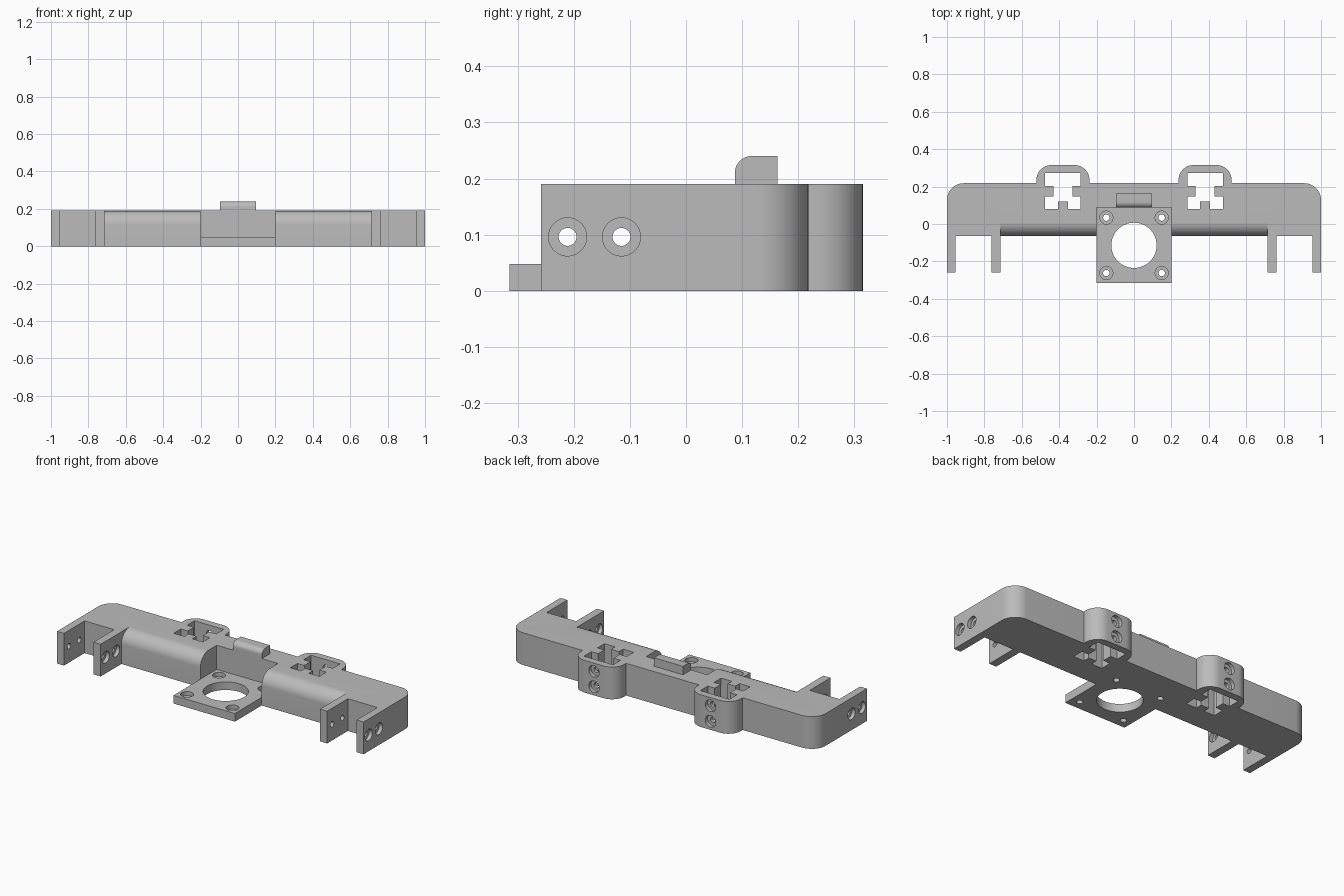
import bpy, bmesh, math
from mathutils import Matrix, Vector

cube = bpy.data.objects.get("Cube")
if cube:
    bpy.data.objects.remove(cube, do_unlink=True)

grey = bpy.data.materials.new("plain grey")
grey.use_nodes = True
grey.diffuse_color = (0.5, 0.5, 0.5, 1)
grey.node_tree.nodes["Principled BSDF"].inputs["Base Color"].default_value = (0.5, 0.5, 0.5, 1)

HEIGHT, FRONT, BACK = 0.19, -0.065, 0.218
PLATE_TOP = 0.048
CLIP_X = 0.38


def add_object(name, bm):
    bmesh.ops.recalc_face_normals(bm, faces=bm.faces)
    mesh = bpy.data.meshes.new(name)
    bm.to_mesh(mesh)
    bm.free()
    mesh.materials.append(grey)
    obj = bpy.data.objects.new(name, mesh)
    bpy.context.collection.objects.link(obj)
    return obj


def prism(name, outline, low, high, axis="z"):
    """Extrude an outline: (x, y) along z, or (y, z) along x."""
    bm = bmesh.new()
    place = (lambda a, b: (a, b, low)) if axis == "z" else (lambda a, b: (low, a, b))
    face = bm.faces.new([bm.verts.new(place(a, b)) for a, b in outline])
    moved = bmesh.ops.extrude_face_region(bm, geom=[face])["geom"]
    step = Vector((0, 0, high - low)) if axis == "z" else Vector((high - low, 0, 0))
    bmesh.ops.translate(bm, vec=step, verts=[v for v in moved if isinstance(v, bmesh.types.BMVert)])
    return add_object(name, bm)


def rect(x0, x1, y0, y1):
    return [(x0, y0), (x1, y0), (x1, y1), (x0, y1)]


def rod(start, end, radius, sides=32):
    """Cylinder between two points, used as a hole cutter."""
    a, b = Vector(start), Vector(end)
    turn = (b - a).to_track_quat("Z", "Y").to_matrix().to_4x4()
    bm = bmesh.new()
    bmesh.ops.create_cone(bm, cap_ends=True, segments=sides, radius1=radius, radius2=radius,
                          depth=(b - a).length, matrix=Matrix.Translation((a + b) / 2) @ turn)
    return add_object("cutter", bm)


def arc(cx, cy, r, start, steps=12):
    """Quarter circle, anticlockwise from the start angle."""
    angles = [math.radians(start + 90 * i / steps) for i in range(steps + 1)]
    return [(cx + r * math.cos(t), cy + r * math.sin(t)) for t in angles]


def cut(obj, cutters):
    for cutter in cutters:
        cutter.hide_render = True
        mod = obj.modifiers.new("cut", "BOOLEAN")
        mod.operation, mod.solver, mod.object = "DIFFERENCE", "EXACT", cutter
        bpy.context.view_layer.objects.active = obj
        bpy.ops.object.modifier_apply(modifier=mod.name)
        bpy.data.objects.remove(cutter, do_unlink=True)


def finish(obj):
    bpy.ops.object.select_all(action="DESELECT")
    obj.select_set(True)
    bpy.context.view_layer.objects.active = obj
    bpy.ops.object.shade_smooth_by_angle(angle=math.radians(30))


# Main beam with four front lugs and two rounded rear clips
half = [(0.715, FRONT), (0.715, -0.258), (0.762, -0.258), (0.762, FRONT),
        (0.955, FRONT), (0.955, -0.258), (1, -0.258)]
half += arc(0.91, BACK - 0.09, 0.09, 0)
half += [(CLIP_X + 0.142, BACK)] + arc(CLIP_X + 0.062, 0.235, 0.08, 0)
half += arc(CLIP_X - 0.062, 0.235, 0.08, 90) + [(CLIP_X - 0.142, BACK)]
beam = prism("main_beam", half + [(-x, y) for x, y in reversed(half)], 0, HEIGHT)

# Rounded upper front edge between the inner lugs
r = 0.075
edge = [(FRONT + r, HEIGHT)] + arc(FRONT + r, HEIGHT - r, r, 90)[1:]
edge += [(FRONT - 0.02, HEIGHT - r), (FRONT - 0.02, HEIGHT + 0.02), (FRONT + r, HEIGHT + 0.02)]
cutters = [prism("cutter", edge, -0.715, 0.715, "x")]

# Pocket for the mounting plate
cutters.append(prism("cutter", rect(-0.2, 0.2, -0.2, 0.087), -0.1, 0.3))

# Keyed slots through the rear clips
slot = [(0.026, 0.08), (0.095, 0.08), (0.095, 0.146), (0.05, 0.146),
        (0.05, 0.204), (0.095, 0.204), (0.095, 0.273)]
slot += [(-x, y) for x, y in reversed(slot)] + [(-0.026, 0.119), (0.026, 0.119)]
for side in (-1, 1):
    cx = side * CLIP_X
    cutters.append(prism("cutter", [(cx + x, y) for x, y in slot], -0.1, 0.3))
    # Counterbored screw holes in the back of each clip
    for z in (0.05, 0.142):
        cutters.append(rod((cx, 0.25, z), (cx, 0.35, z), 0.016))
        cutters.append(rod((cx, 0.293, z), (cx, 0.35, z), 0.034))

# Counterbored pin holes across the lugs
for y in (-0.211, -0.115):
    z = 0.096
    cutters.append(rod((-1.1, y, z), (1.1, y, z), 0.016))
    cutters.append(rod((-0.737, y, z), (0.737, y, z), 0.034))
    for side in (-1, 1):
        cutters.append(rod((side * 0.978, y, z), (side * 1.1, y, z), 0.034))
cut(beam, cutters)
finish(beam)

# Square mounting plate with a large bore and four counterbored holes
plate = prism("mounting_plate", rect(-0.2, 0.2, -0.315, 0.087), 0, PLATE_TOP)
mid = -0.114
cutters = [rod((0, mid, -0.1), (0, mid, 0.1), 0.121, 64)]
for x in (-0.148, 0.148):
    for y in (mid - 0.148, mid + 0.148):
        cutters.append(rod((x, y, -0.1), (x, y, 0.1), 0.017))
        cutters.append(rod((x, y, 0.024), (x, y, 0.1), 0.035))
cut(plate, cutters)
finish(plate)

# Small stop block with a rounded front edge on top
block = [(0.163, HEIGHT), (0.163, 0.24)] + arc(0.117, 0.21, 0.03, 90) + [(0.087, HEIGHT)]
finish(prism("top_stop", block, -0.095, 0.095, "x"))
